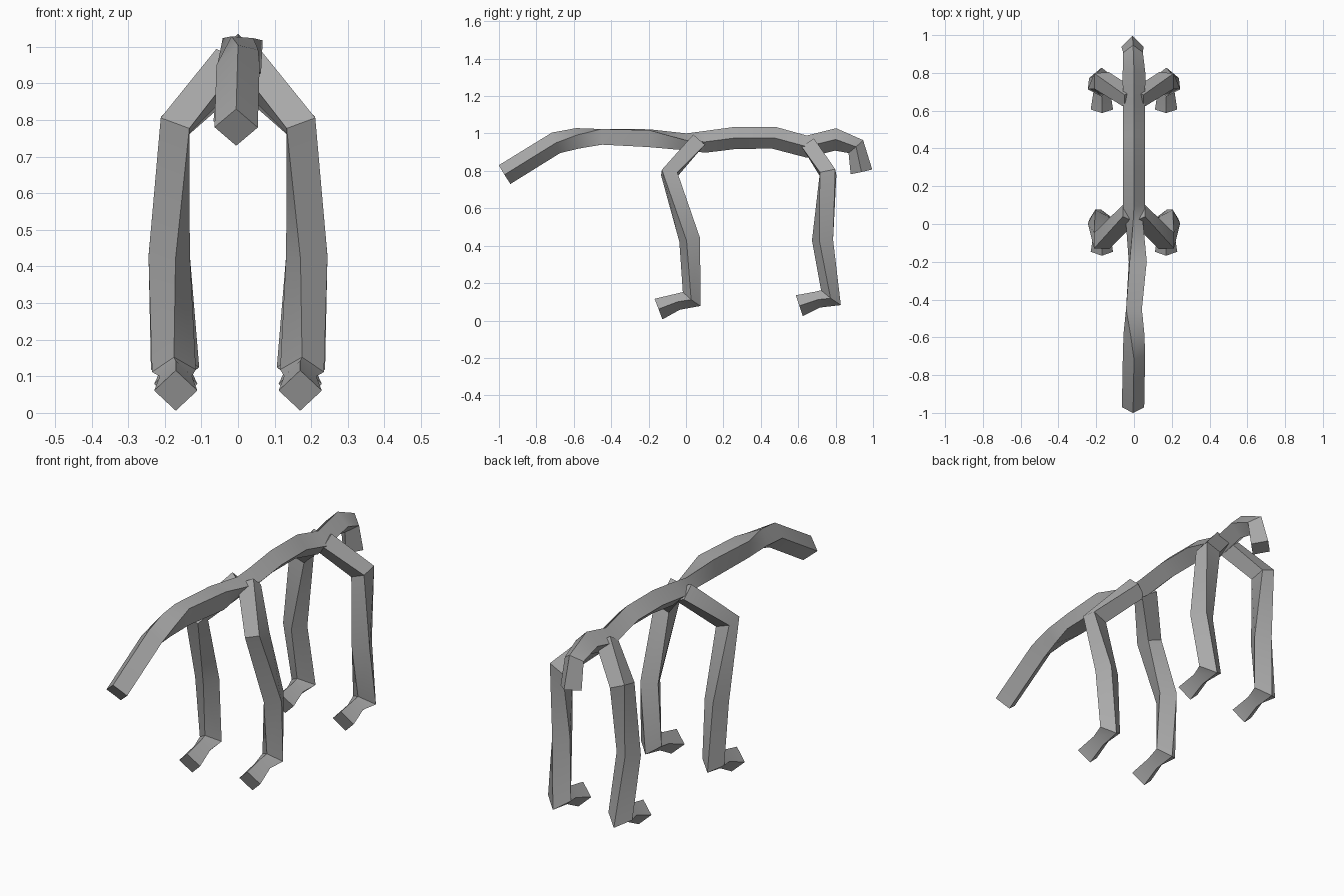
import bpy, bmesh, math
from mathutils import Vector

cube = bpy.data.objects.get("Cube")
if cube:
    bpy.data.objects.remove(cube, do_unlink=True)

grey = bpy.data.materials.new("plain grey")
grey.use_nodes = True
GREY = (0.4, 0.4, 0.4, 1)
grey.diffuse_color = GREY
grey.node_tree.nodes["Principled BSDF"].inputs["Base Color"].default_value = GREY


def limb(name, joints, cap_start=True, mirror=False):
    """Four-sided tube through joints given as (centre, twist in degrees, radius)."""
    bm = bmesh.new()
    pts = [Vector(j[0]) for j in joints]
    rings = []
    for i, (_, twist, r) in enumerate(joints):
        # ring plane halves the bend at each joint
        t = Vector()
        if i > 0:
            t += (pts[i] - pts[i - 1]).normalized()
        if i < len(pts) - 1:
            t += (pts[i + 1] - pts[i]).normalized()
        t.normalize()
        side = Vector((1, 0, 0))
        side = (side - t * side.dot(t)).normalized()
        up = t.cross(side)
        ring = []
        for k in range(4):
            a = math.radians(twist + 90 * k)
            ring.append(bm.verts.new(pts[i] + r * (math.cos(a) * side + math.sin(a) * up)))
        rings.append(ring)
    for a, b in zip(rings, rings[1:]):
        for k in range(4):
            n = (k + 1) % 4
            bm.faces.new((a[k], a[n], b[n], b[k]))
    bm.faces.new(rings[-1])
    bm.faces.new(rings[0][::-1])
    bmesh.ops.recalc_face_normals(bm, faces=bm.faces)
    mesh = bpy.data.meshes.new(name)
    bm.to_mesh(mesh)
    bm.free()
    mesh.materials.append(grey)
    ob = bpy.data.objects.new(name, mesh)
    bpy.context.collection.objects.link(ob)
    if mirror:
        mod = ob.modifiers.new("mirror", "MIRROR")
        mod.use_mirror_merge = False
    bpy.ops.object.select_all(action="DESELECT")
    ob.select_set(True)
    bpy.context.view_layer.objects.active = ob
    bpy.ops.object.shade_smooth_by_angle(angle=math.radians(30))
    return ob


# neck, back and tail in one bent, slightly twisted tube
limb("spine", [
    ((-0.005, -0.97, 0.78), 0, 0.059),
    ((0.0, -0.695, 0.95), 0, 0.059),
    ((0.0, -0.58, 0.974), -18, 0.058),
    ((0.0, -0.45, 0.982), -45, 0.059),
    ((0.02, -0.2, 0.975), -42, 0.064),
    ((0.003, 0.0, 0.955), -10, 0.046),
    ((0.0, 0.1, 0.955), 0, 0.058),
    ((0.0, 0.27, 0.977), 0, 0.059),
    ((0.0, 0.47, 0.977), 0, 0.059),
    ((0.0, 0.645, 0.93), 0, 0.059),
    ((0.0, 0.8, 0.968), 0, 0.06),
    ((-0.005, 0.908, 0.93), 0, 0.052),
    ((-0.008, 0.938, 0.795), 0, 0.059),
])

# shoulder, elbow, shin, ankle, instep, toe
limb("front_legs", [
    ((0.025, 0.055, 0.95), 45, 0.058),
    ((0.172, -0.09, 0.785), 45, 0.059),
    ((0.188, 0.02, 0.43), 17, 0.059),
    ((0.175, 0.03, 0.115), 0, 0.06),
    ((0.17, -0.045, 0.1), 0, 0.044),
    ((0.17, -0.147, 0.061), 0, 0.059),
], mirror=True)

limb("back_legs", [
    ((0.02, 0.665, 0.93), 45, 0.056),
    ((0.172, 0.76, 0.785), 45, 0.059),
    ((0.188, 0.73, 0.43), 17, 0.059),
    ((0.172, 0.775, 0.122), 0, 0.066),
    ((0.17, 0.705, 0.112), 0, 0.044),
    ((0.17, 0.606, 0.079), 0, 0.059),
], mirror=True)
